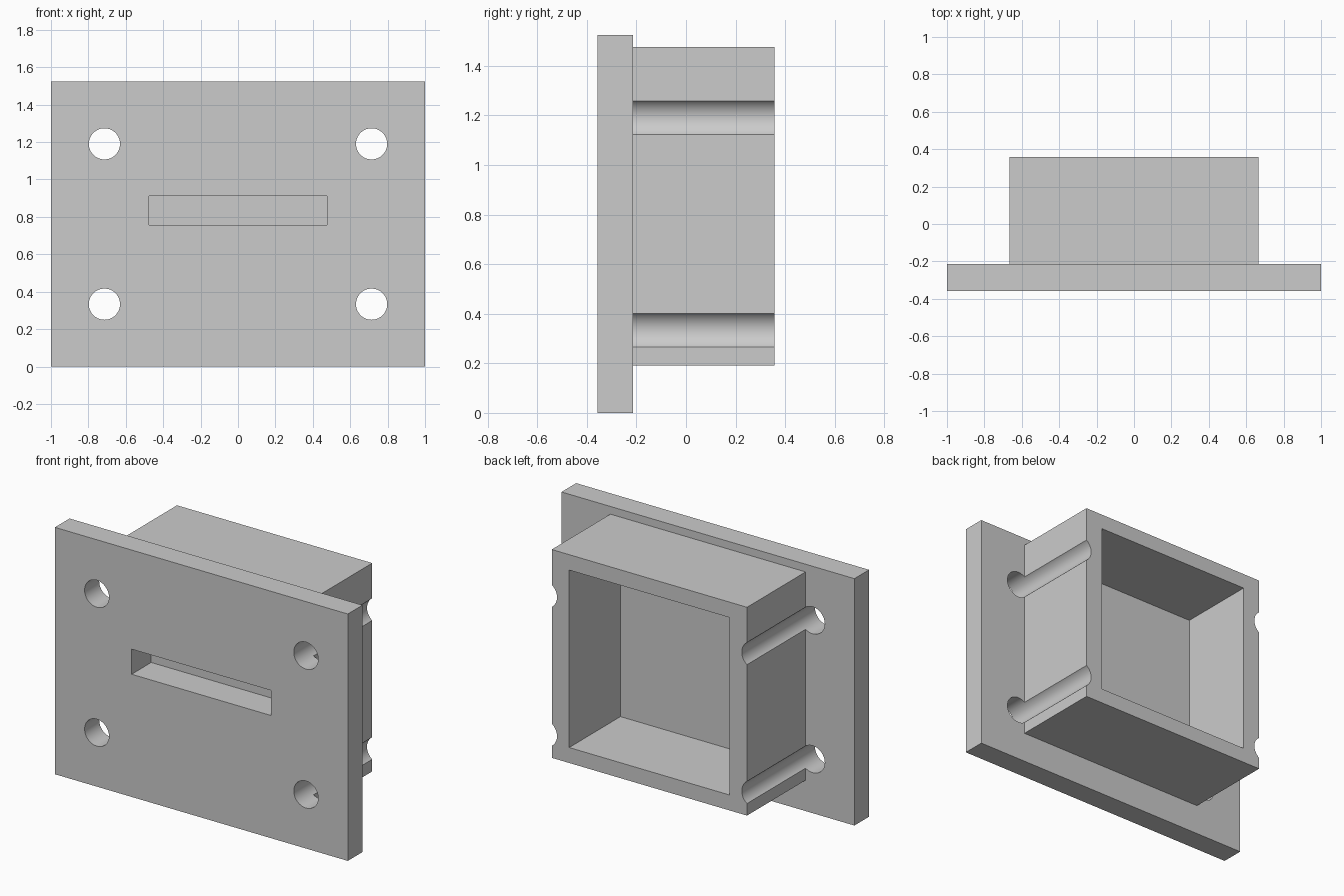
import bpy
import math

if "Cube" in bpy.data.objects:
    bpy.data.objects.remove(bpy.data.objects["Cube"], do_unlink=True)

U = 2 / 42                      # one design unit: the plate is 42 wide
FRONT = -7.5                    # front face of the plate

grey = bpy.data.materials.new("plain grey")
grey.use_nodes = True
colour = (0.6, 0.6, 0.6, 1)
grey.diffuse_color = colour
grey.node_tree.nodes["Principled BSDF"].inputs["Base Color"].default_value = colour


def finish(name):
    ob = bpy.context.object
    ob.name = name
    bpy.ops.object.transform_apply(location=True, rotation=True, scale=True)
    ob.data.materials.append(grey)
    return ob


def box(name, half_width, y0, y1, z0, z1):
    bpy.ops.mesh.primitive_cube_add(size=1, location=(0, (y0 + y1) / 2 * U, (z0 + z1) / 2 * U))
    bpy.context.object.scale = (2 * half_width * U, (y1 - y0) * U, (z1 - z0) * U)
    return finish(name)


def rod(name, x, z):
    bpy.ops.mesh.primitive_cylinder_add(vertices=64, radius=1.75 * U, depth=20 * U,
                                        location=(x * U, 0, z * U),
                                        rotation=(math.pi / 2, 0, 0))
    return finish(name)


def combine(target, tool, operation):
    tool.hide_render = True
    mod = target.modifiers.new(tool.name, "BOOLEAN")
    mod.operation = operation
    mod.solver = "EXACT"
    mod.object = tool
    bpy.context.view_layer.objects.active = target
    bpy.ops.object.modifier_apply(modifier=mod.name)
    bpy.data.objects.remove(tool, do_unlink=True)


# Mounting plate with the housing behind it
plate = box("flanged_housing", 21, FRONT, FRONT + 3, 0, 32)
combine(plate, box("housing", 14, FRONT + 2, 7.5, 4, 31), "UNION")

# Open cavity at the back and blind slot in the front
combine(plate, box("cavity_cutter", 11.5, -3, 9, 6, 29), "DIFFERENCE")
combine(plate, box("slot_cutter", 10, FRONT - 1, FRONT + 4, 15.9, 19.15), "DIFFERENCE")

# Screw holes, which also groove the housing sides
for x in (-15, 15):
    for z in (7, 25):
        combine(plate, rod("screw_hole_cutter", x, z), "DIFFERENCE")

bpy.ops.object.select_all(action="DESELECT")
plate.select_set(True)
bpy.context.view_layer.objects.active = plate
bpy.ops.object.shade_smooth_by_angle(angle=math.radians(30))
